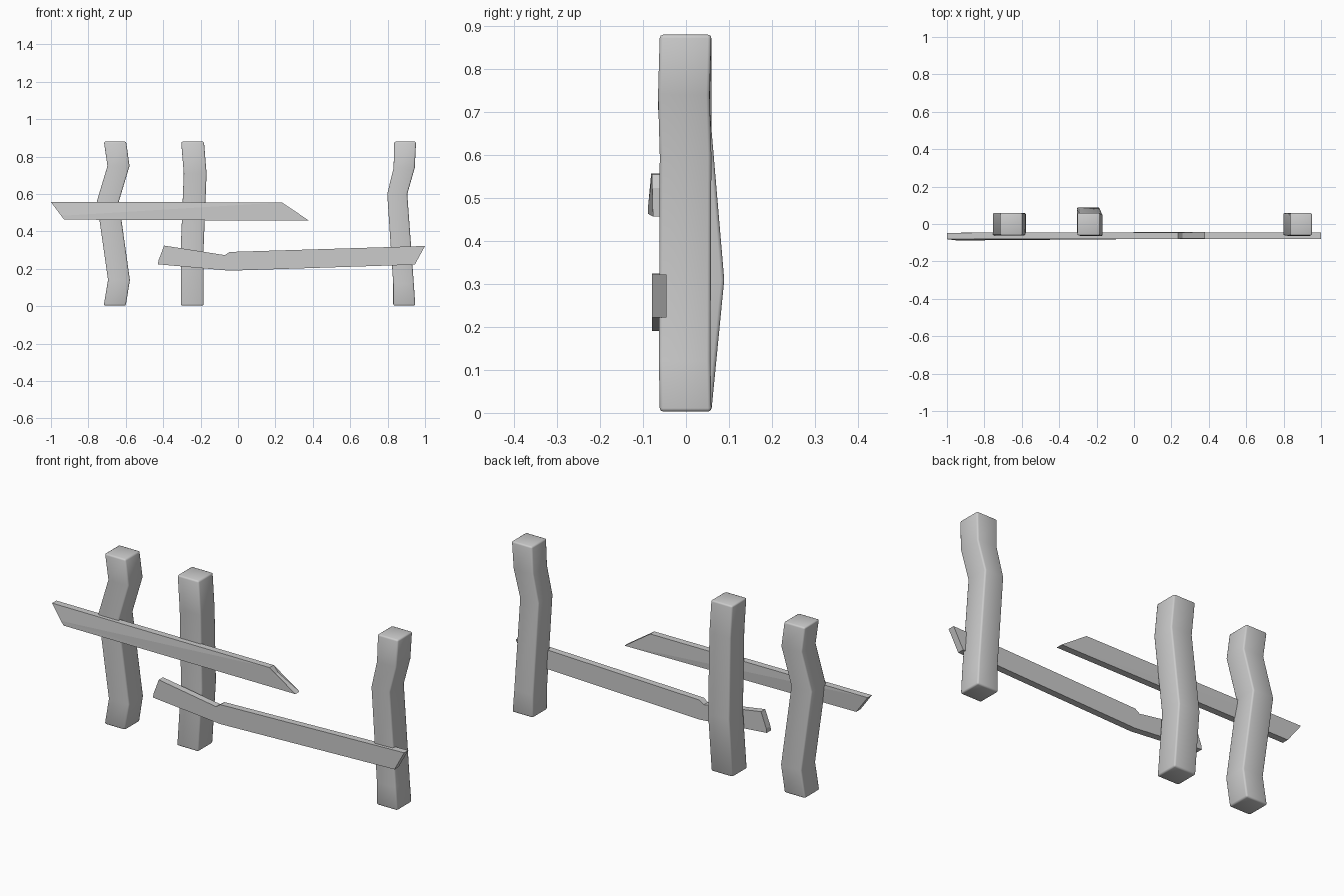
import bpy, bmesh, math

if "Cube" in bpy.data.objects:
    bpy.data.objects.remove(bpy.data.objects["Cube"])


def finish(name, bm):
    bmesh.ops.recalc_face_normals(bm, faces=bm.faces[:])
    mesh = bpy.data.meshes.new(name)
    bm.to_mesh(mesh)
    bm.free()
    ob = bpy.data.objects.new(name, mesh)
    bpy.context.collection.objects.link(ob)
    return ob


def post(name, rings):
    """Square log lofted through (z, x_left, x_right, y_centre) rings."""
    bm = bmesh.new()
    loops = []
    for z, x0, x1, y in rings:
        f, b = y - 0.061, y + 0.059
        loops.append([bm.verts.new(p) for p in
                      ((x0, f, z), (x1, f, z), (x1, b, z), (x0, b, z))])
    for lo, hi in zip(loops, loops[1:]):
        for i in range(4):
            j = (i + 1) % 4
            bm.faces.new((lo[i], lo[j], hi[j], hi[i]))
    bm.faces.new(loops[0][::-1])
    bm.faces.new(loops[-1])
    ob = finish(name, bm)
    # softened edges along the corners and the sawn ends
    mod = ob.modifiers.new("bevel", 'BEVEL')
    mod.width = 0.008
    mod.segments = 2
    mod.limit_method = 'ANGLE'
    mod.angle_limit = math.radians(40)
    for p in ob.data.polygons:
        p.use_smooth = True
    return ob


def rail(name, outline):
    """Flat plank from an (x, z, forward_shift) outline."""
    bm = bmesh.new()
    front = [bm.verts.new((x, -0.079 - s, z)) for x, z, s in outline]
    back = [bm.verts.new((x, -0.045 - s, z)) for x, z, s in outline]
    n = len(outline)
    caps = [bm.faces.new(front), bm.faces.new(back[::-1])]
    for i in range(n):
        j = (i + 1) % n
        bm.faces.new((front[i], back[i], back[j], front[j]))
    bmesh.ops.triangulate(bm, faces=caps)
    return finish(name, bm)


# crooked posts
post("left_post", [
    (0.003, -0.718, -0.600, 0), (0.14, -0.695, -0.578, 0),
    (0.56, -0.755, -0.637, 0), (0.75, -0.698, -0.580, 0),
    (0.88, -0.717, -0.598, 0)])
post("middle_post", [
    (0.003, -0.306, -0.184, 0), (0.31, -0.306, -0.184, 0.03),
    (0.71, -0.290, -0.168, -0.004), (0.88, -0.304, -0.182, 0)])
post("right_post", [
    (0.003, 0.830, 0.948, 0), (0.12, 0.830, 0.940, -0.002),
    (0.60, 0.798, 0.905, 0), (0.74, 0.832, 0.945, -0.004),
    (0.88, 0.835, 0.952, 0)])

# broken rails on the front side
rail("upper_rail", [
    (-1.0, 0.557, 0.002), (0.235, 0.555, 0.0), (0.26, 0.523, 0.0),
    (0.38, 0.457, -0.002), (-0.93, 0.463, 0.009), (-0.945, 0.483, 0.009)])
rail("lower_rail", [
    (-0.395, 0.324, 0), (-0.07, 0.273, 0), (-0.045, 0.290, 0),
    (1.0, 0.322, 0), (0.945, 0.222, 0), (-0.045, 0.190, 0),
    (-0.428, 0.224, 0), (-0.425, 0.245, 0)])
